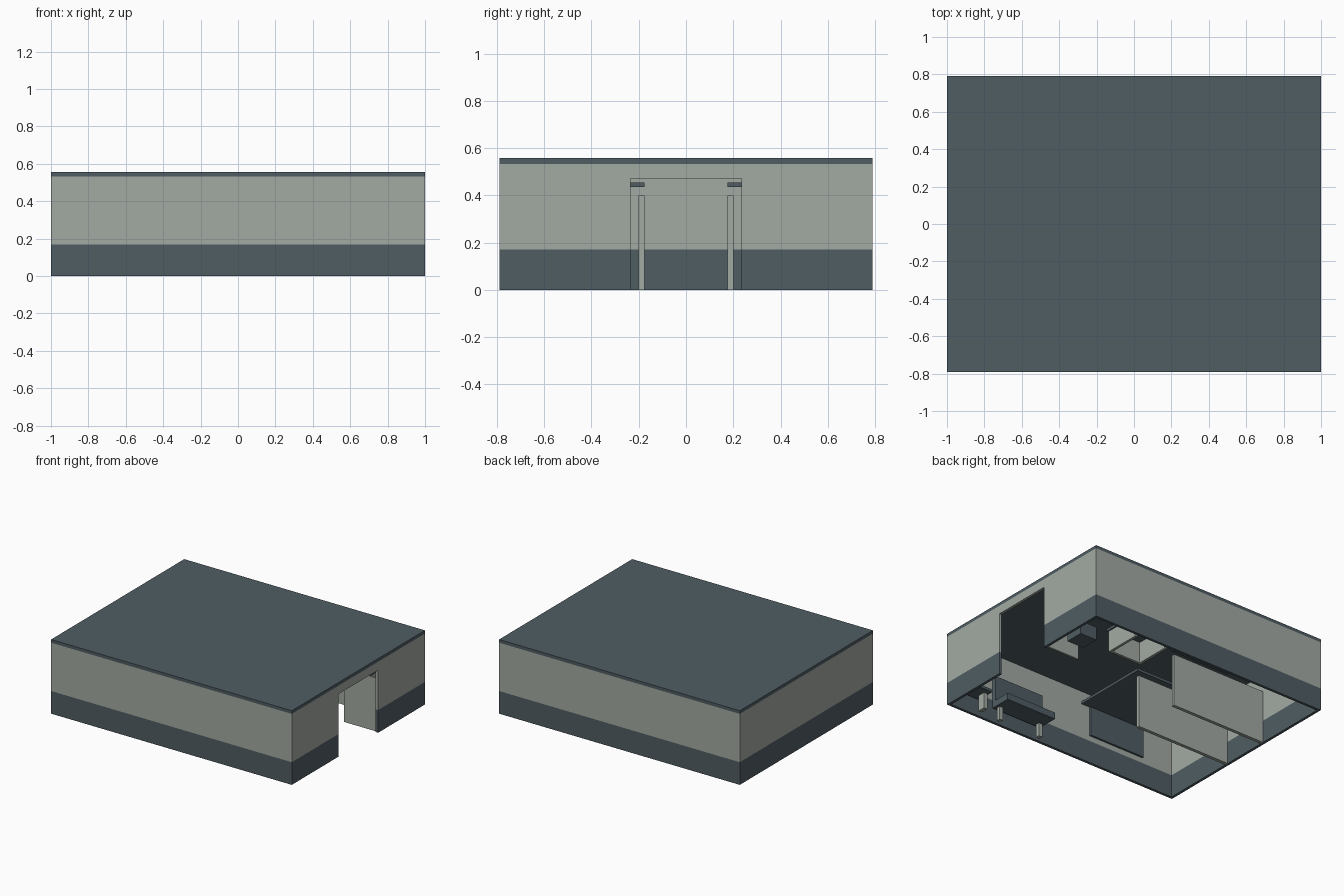
import bpy, bmesh

if "Cube" in bpy.data.objects:
    bpy.data.objects.remove(bpy.data.objects["Cube"])


def material(name, rgb):
    m = bpy.data.materials.new(name)
    m.diffuse_color = (*rgb, 1)
    m.use_nodes = True
    m.node_tree.nodes["Principled BSDF"].inputs["Base Color"].default_value = m.diffuse_color
    return m


SLATE = material("slate", (0.080, 0.110, 0.126))
PALE = material("pale grey green", (0.365, 0.400, 0.365))
BAND = 0.17          # height of the dark lower band
HX, HY, T = 1.0, 0.79, 0.02


def boxes(name, mat, *extents):
    """One object from boxes given as (x0, x1, y0, y1, z0, z1)."""
    bm = bmesh.new()
    for x0, x1, y0, y1, z0, z1 in extents:
        for v in bmesh.ops.create_cube(bm, size=1)["verts"]:
            v.co.x = x0 + (v.co.x + 0.5) * (x1 - x0)
            v.co.y = y0 + (v.co.y + 0.5) * (y1 - y0)
            v.co.z = z0 + (v.co.z + 0.5) * (z1 - z0)
    me = bpy.data.meshes.new(name)
    bm.to_mesh(me)
    bm.free()
    me.materials.append(mat)
    ob = bpy.data.objects.new(name, me)
    bpy.context.collection.objects.link(ob)
    return ob


def paint_band(ob):
    """Cut at the band height and colour the lower faces dark."""
    bm = bmesh.new()
    bm.from_mesh(ob.data)
    bmesh.ops.bisect_plane(bm, geom=bm.verts[:] + bm.edges[:] + bm.faces[:],
                           plane_co=(0, 0, BAND), plane_no=(0, 0, 1))
    for f in bm.faces:
        f.material_index = int(f.calc_center_median().z < BAND)
    bm.to_mesh(ob.data)
    bm.free()
    ob.data.materials.append(SLATE)


# Shell: flat roof, three closed walls and a wall with a doorway
ROOF = 0.533
boxes("roof", SLATE, (-HX, HX, -HY, HY, ROOF, 0.557))
for name, s in (("front_wall", -1), ("back_wall", 1)):
    y0, y1 = sorted((s * HY, s * (HY - T)))
    paint_band(boxes(name, PALE, (-HX, HX, y0, y1, 0, ROOF)))
paint_band(boxes("left_wall", PALE, (-HX, -HX + T, -HY + T, HY - T, 0, ROOF)))
DOOR, LINTEL = 0.235, 0.47
for name, y0, y1, z0 in (("door_wall_front", -HY + T, -DOOR, 0),
                         ("door_wall_back", DOOR, HY - T, 0),
                         ("door_lintel", -DOOR, DOOR, LINTEL)):
    wall = boxes(name, PALE, (HX - T, HX, y0, y1, z0, ROOF))
    if z0 == 0:
        paint_band(wall)

# Partitions and overhead shelves of the two side bays
for s, side in ((-1, "front"), (1, "back")):
    y0, y1 = sorted((s * 0.175, s * 0.2))
    boxes(side + "_partition", PALE, (-0.98, -0.19, y0, y1, 0, 0.40))
    y0, y1 = sorted((s * 0.175, s * 0.77))
    boxes(side + "_overhead_shelf", SLATE, (-0.68, -0.18, y0, y1, 0.435, 0.455))

# Wall board under the front shelf
boxes("wall_board", SLATE, (-0.72, -0.25, -0.77, -0.755, 0.21, 0.43))

# Bench with a backrest along the front wall
boxes("bench", SLATE, (0.20, 0.62, -0.76, -0.60, 0.10, 0.15),
      (0.20, 0.62, -0.76, -0.73, 0.15, 0.34))
boxes("bench_legs", PALE, (0.57, 0.60, -0.74, -0.71, 0, 0.10),
      (0.22, 0.25, -0.74, -0.71, 0, 0.10))

# Side table in the corner
boxes("side_table_top", SLATE, (0.74, 0.95, -0.76, -0.62, 0.12, 0.14))
boxes("side_table_leg", PALE, (0.75, 0.78, -0.72, -0.66, 0, 0.12))

# Desk made of panels, with a dark top
boxes("desk_panels", PALE, (0.34, 0.62, 0.47, 0.49, 0, 0.16),
      (0.34, 0.36, 0.49, 0.75, 0, 0.16), (0.60, 0.62, 0.49, 0.75, 0, 0.16))
boxes("desk_top", SLATE, (0.33, 0.63, 0.46, 0.76, 0.16, 0.18))

# Stool and entry screen beside the doorway
boxes("stool", SLATE, (0.72, 0.86, 0.32, 0.46, 0.06, 0.16))
boxes("entry_screen", PALE, (0.71, 0.98, 0.245, 0.26, 0, 0.40))
